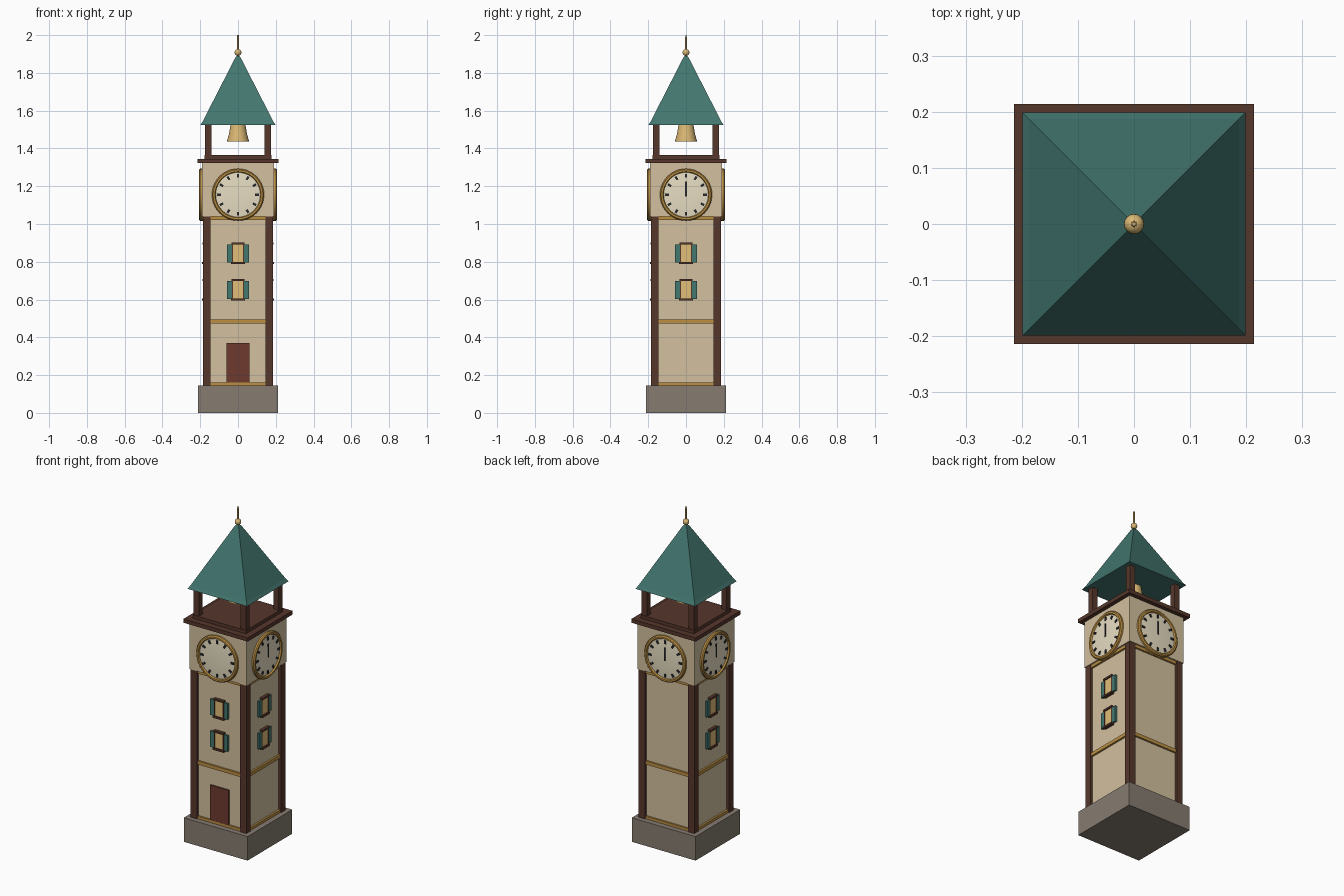
import bpy, bmesh, math
from mathutils import Matrix, Vector

if "Cube" in bpy.data.objects:
    bpy.data.objects.remove(bpy.data.objects["Cube"])


def mat(name, hexcol):
    m = bpy.data.materials.new(name)
    rgb = [(int(hexcol[i:i + 2], 16) / 255) ** 2.2 for i in (0, 2, 4)]
    m.diffuse_color = (*rgb, 1)
    m.use_nodes = True
    m.node_tree.nodes["Principled BSDF"].inputs["Base Color"].default_value = m.diffuse_color
    return m


STONE = mat("stone", "857b70")
WALL = mat("plaster", "d2bf9d")
WOOD = mat("dark_wood", "573a30")
DOOR = mat("door_wood", "6e3d32")
GOLD = mat("gold", "b98d45")
BRASS = mat("brass", "d9b673")
TEAL = mat("teal", "45766f")
FACE = mat("dial_cream", "e6dcc0")
DARK = mat("dark_marks", "2c2c30")
GLASS = mat("warm_glass", "e0bd78")
SIDES = {"front": 0, "right": 1, "back": 2, "left": 3}


def finish(name, bm, material, side=None, smooth=False):
    if side:
        bm.transform(Matrix.Rotation(SIDES[side] * math.pi / 2, 4, 'Z'))
        name = side + "_" + name
    bmesh.ops.recalc_face_normals(bm, faces=bm.faces)
    me = bpy.data.meshes.new(name)
    bm.to_mesh(me)
    bm.free()
    me.materials.append(material)
    ob = bpy.data.objects.new(name, me)
    bpy.context.collection.objects.link(ob)
    if smooth:
        bpy.ops.object.select_all(action='DESELECT')
        ob.select_set(True)
        bpy.context.view_layer.objects.active = ob
        bpy.ops.object.shade_smooth_by_angle(angle=math.radians(40))
    return ob


def add_box(bm, x0, x1, y0, y1, z0, z1, pre=None):
    m = Matrix.Translation(((x0 + x1) / 2, (y0 + y1) / 2, (z0 + z1) / 2)) \
        @ Matrix.Diagonal((x1 - x0, y1 - y0, z1 - z0, 1))
    bmesh.ops.create_cube(bm, size=1, matrix=pre @ m if pre else m)


def boxes(name, material, dims, side=None):
    bm = bmesh.new()
    for d in dims:
        add_box(bm, *d)
    return finish(name, bm, material, side)


def block(name, material, half, z0, z1):
    return boxes(name, material, [(-half, half, -half, half, z0, z1)])


def corner_posts(name, material, a, b, z0, z1):
    for sx, sy, tag in ((1, 1, "back_right"), (1, -1, "front_right"),
                        (-1, 1, "back_left"), (-1, -1, "front_left")):
        xs, ys = sorted((sx * a, sx * b)), sorted((sy * a, sy * b))
        boxes(f"{name}_{tag}", material, [(*xs, *ys, z0, z1)])


def lathe(name, material, profile, steps=32, side=None, place=None, smooth=True):
    bm = bmesh.new()
    vs = [bm.verts.new((r, 0, z)) for r, z in profile]
    es = [bm.edges.new(p) for p in zip(vs, vs[1:])]
    bmesh.ops.spin(bm, geom=vs + es, axis=(0, 0, 1), cent=(0, 0, 0),
                   angle=2 * math.pi, steps=steps)
    bmesh.ops.remove_doubles(bm, verts=bm.verts, dist=1e-5)
    if place:
        bm.transform(place)
    return finish(name, bm, material, side, smooth)


# Plinth, shaft and corner posts
block("stone_base", STONE, 0.213, 0, 0.145)
block("shaft", WALL, 0.17, 0.145, 1.04)
corner_posts("shaft_post", WOOD, 0.145, 0.186, 0.145, 1.04)

# Clock storey and bell deck
block("clock_storey", WALL, 0.19, 1.04, 1.322)
block("deck_cornice", WOOD, 0.214, 1.322, 1.345)
block("deck_floor", WOOD, 0.177, 1.345, 1.365)
corner_posts("belfry_post", WOOD, 0.14, 0.174, 1.365, 1.535)

# Per-side trim and clock dials
CZ = 1.155
for side in SIDES:
    boxes("gold_bands", GOLD, [(-0.146, 0.146, -0.181, -0.165, z0, z1) for z0, z1 in
                               ((0.145, 0.161), (0.473, 0.494), (1.022, 1.04))], side)
    out = Matrix.Translation((0, -0.19, CZ)) @ Matrix.Rotation(math.pi / 2, 4, 'X')
    lathe("dial_ring", GOLD, [(0.118, -0.01), (0.138, -0.01), (0.138, 0.01),
                              (0.132, 0.016), (0.122, 0.016), (0.118, 0.01),
                              (0.118, -0.01)], 40, side, out)
    lathe("dial_face", FACE, [(0.12, 0), (0.12, 0.007), (0.09, 0.0095),
                              (0.05, 0.0115), (0, 0.012)], 40, side, out)
    bm = bmesh.new()
    for i in range(12):
        spin = Matrix.Translation((0, 0, CZ)) @ Matrix.Rotation(i * math.pi / 6, 4, 'Y')
        add_box(bm, -0.006, 0.006, -0.203, -0.195, 0.091, 0.111, spin)
    finish("hour_marks", bm, DARK, side)
    if side != "front":
        boxes("clock_hand", DARK, [(-0.004, 0.004, -0.205, -0.198, CZ - 0.01, CZ + 0.07)], side)

# Shuttered windows on three sides
for side in ("front", "right", "left"):
    for tag, z in (("lower", 0.652), ("upper", 0.845)):
        boxes(tag + "_window_pane", GLASS,
              [(-0.029, 0.029, -0.180, -0.165, z - 0.052, z + 0.052)], side)
        boxes(tag + "_window_frame", WOOD,
              [(-0.034, 0.034, -0.188, -0.165, z + 0.047, z + 0.058),
               (-0.036, 0.036, -0.190, -0.165, z - 0.058, z - 0.047),
               (-0.033, -0.027, -0.184, -0.165, z - 0.05, z + 0.05),
               (0.027, 0.033, -0.184, -0.165, z - 0.05, z + 0.05)], side)
        boxes(tag + "_shutters", TEAL,
              [(-0.058, -0.033, -0.182, -0.165, z - 0.049, z + 0.047),
               (0.033, 0.058, -0.182, -0.165, z - 0.049, z + 0.047)], side)

# Front door
boxes("door", DOOR, [(-0.061, 0.061, -0.180, -0.165, 0.161, 0.37)], "front")

# Pyramid roof with a slightly flared eave
q = math.sqrt(2)
lathe("roof", TEAL, [(0, 1.525), (0.199 * q, 1.525), (0.187 * q, 1.543),
                     (0.012 * q, 1.885), (0, 1.893)], 4,
      place=Matrix.Rotation(math.pi / 4, 4, 'Z'), smooth=False)

# Bell and finial
lathe("bell", BRASS, [(0, 1.45), (0.046, 1.436), (0.058, 1.436), (0.057, 1.444),
                      (0.048, 1.475), (0.042, 1.51), (0.036, 1.54), (0, 1.555)], 24)
ball = [(0.018 * math.sin(a), 1.908 - 0.018 * math.cos(a))
        for a in (math.pi * i / 10 for i in range(11))]
lathe("finial_ball", BRASS, ball, 16)
lathe("finial_rod", BRASS, [(0, 1.88), (0.006, 1.88), (0.004, 2.0), (0, 2.0)], 10)
